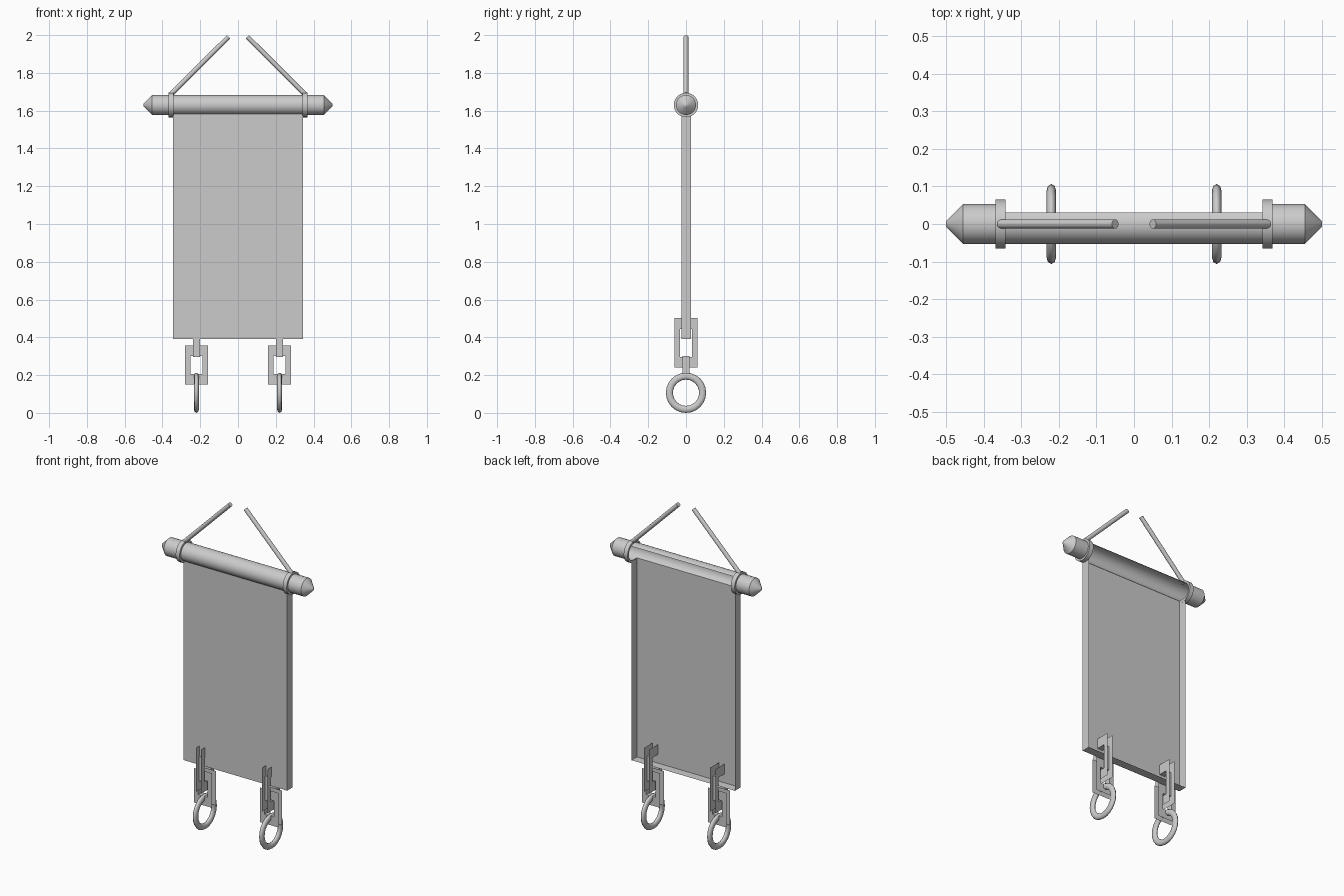
import bpy, bmesh, math
from mathutils import Vector

if "Cube" in bpy.data.objects:
    bpy.data.objects.remove(bpy.data.objects["Cube"])

ROD_Z, ROD_R, HALF = 1.63, 0.053, 0.343


def make(name, verts, faces, smooth=True, fix=True):
    me = bpy.data.meshes.new(name)
    me.from_pydata(verts, [], faces)
    if fix:
        bm = bmesh.new()
        bm.from_mesh(me)
        bmesh.ops.recalc_face_normals(bm, faces=bm.faces)
        bm.to_mesh(me)
        bm.free()
    ob = bpy.data.objects.new(name, me)
    bpy.context.collection.objects.link(ob)
    if smooth:
        bpy.ops.object.select_all(action='DESELECT')
        ob.select_set(True)
        bpy.context.view_layer.objects.active = ob
        bpy.ops.object.shade_smooth_by_angle(angle=math.radians(35))
    return ob


def lathe_x(name, profile, side, closed=False, n=24):
    """Spin (x, radius) points about the rod axis; side mirrors in x."""
    verts, faces = [], []
    for x, r in profile:
        for i in range(n):
            a = 2 * math.pi * i / n
            verts.append((side * x, r * math.cos(a), ROD_Z + r * math.sin(a)))
    m = len(profile)
    for j in range(m if closed else m - 1):
        k = (j + 1) % m
        for i in range(n):
            i2 = (i + 1) % n
            f = (j * n + i, k * n + i, k * n + i2, j * n + i2)
            faces.append(f if side < 0 else f[::-1])
    if not closed:
        cap = tuple(range((m - 1) * n, m * n))
        faces.append(cap if side > 0 else cap[::-1])
    return make(name, verts, faces, fix=closed)


def link(name, cx, across_y, z0, z1, h0, h1, half=0.06, hole=0.031, t=0.018):
    """Square link: two pierced plates joined by the walls of the hole."""
    verts, faces = [], []
    for d in (-t, t):
        for w, lo, hi in ((half, z0, z1), (hole, h0, h1)):
            for u, z in ((-w, lo), (w, lo), (w, hi), (-w, hi)):
                verts.append((cx + d, u, z) if across_y else (cx + u, d, z))
    for i in range(4):
        j = (i + 1) % 4
        faces += [(i, j, 4 + j, 4 + i), (8 + i, 12 + i, 12 + j, 8 + j),
                  (4 + i, 4 + j, 12 + j, 12 + i)]
    return make(name, verts, faces, smooth=False)


# Banner: sheet wrapped over the rod, hanging down and folded under, open at the back
prof = []
for i in range(15):
    a = math.radians(55.5 + (242 - 55.5) * i / 14)
    prof.append((ROD_R * math.cos(a), ROD_Z + ROD_R * math.sin(a)))
prof += [(-0.025, 0.39), (0.027, 0.39)]
verts = [(s * HALF, y, z) for y, z in prof for s in (-1, 1)]
faces = [(2 * i, 2 * i + 2, 2 * i + 3, 2 * i + 1) for i in range(len(prof) - 1)]
# side hems of the banner
b = len(verts)
for s in (-1, 1):
    verts.append((s * HALF, 0.027, 1.585))
k = 2 * (len(prof) - 3)
faces += [(k, b, k + 4, k + 2), (k + 1, k + 3, k + 5, b + 1)]
make("banner", verts, faces, fix=False)

for s, tag in ((-1, "left"), (1, "right")):
    # rod end with pointed tip
    lathe_x("rod_end_" + tag, [(HALF, ROD_R), (0.455, ROD_R), (0.498, 0.010),
                               (0.5, 0.006)], s)
    # collar round the rod
    lathe_x("collar_" + tag, [(0.342, ROD_R), (0.342, 0.065), (0.368, 0.065),
                              (0.368, ROD_R)], s, closed=True)
    # hanging cord
    p, q = Vector((s * 0.355, 0, 1.687)), Vector((s * 0.05, 0, 1.991))
    bpy.ops.mesh.primitive_cylinder_add(vertices=12, radius=0.0125,
                                        depth=(q - p).length, location=(p + q) / 2)
    cord = bpy.context.object
    cord.name = "cord_" + tag
    cord.rotation_euler = (q - p).to_track_quat('Z', 'Y').to_euler()
    bpy.ops.object.shade_smooth_by_angle(angle=math.radians(40))
    # chain: two crossed links and a round ring
    link("upper_link_" + tag, s * 0.22, True, 0.24, 0.503, 0.297, 0.443)
    link("lower_link_" + tag, s * 0.22, False, 0.15, 0.357, 0.205, 0.302)
    bpy.ops.mesh.primitive_torus_add(major_radius=0.088, minor_radius=0.0185,
                                     major_segments=24, minor_segments=8,
                                     location=(s * 0.22, 0, 0.1065),
                                     rotation=(0, math.pi / 2, 0))
    ring = bpy.context.object
    ring.name = "ring_" + tag
    ring.scale = (1, 1, 0.7)
    bpy.ops.object.shade_smooth_by_angle(angle=math.radians(60))
